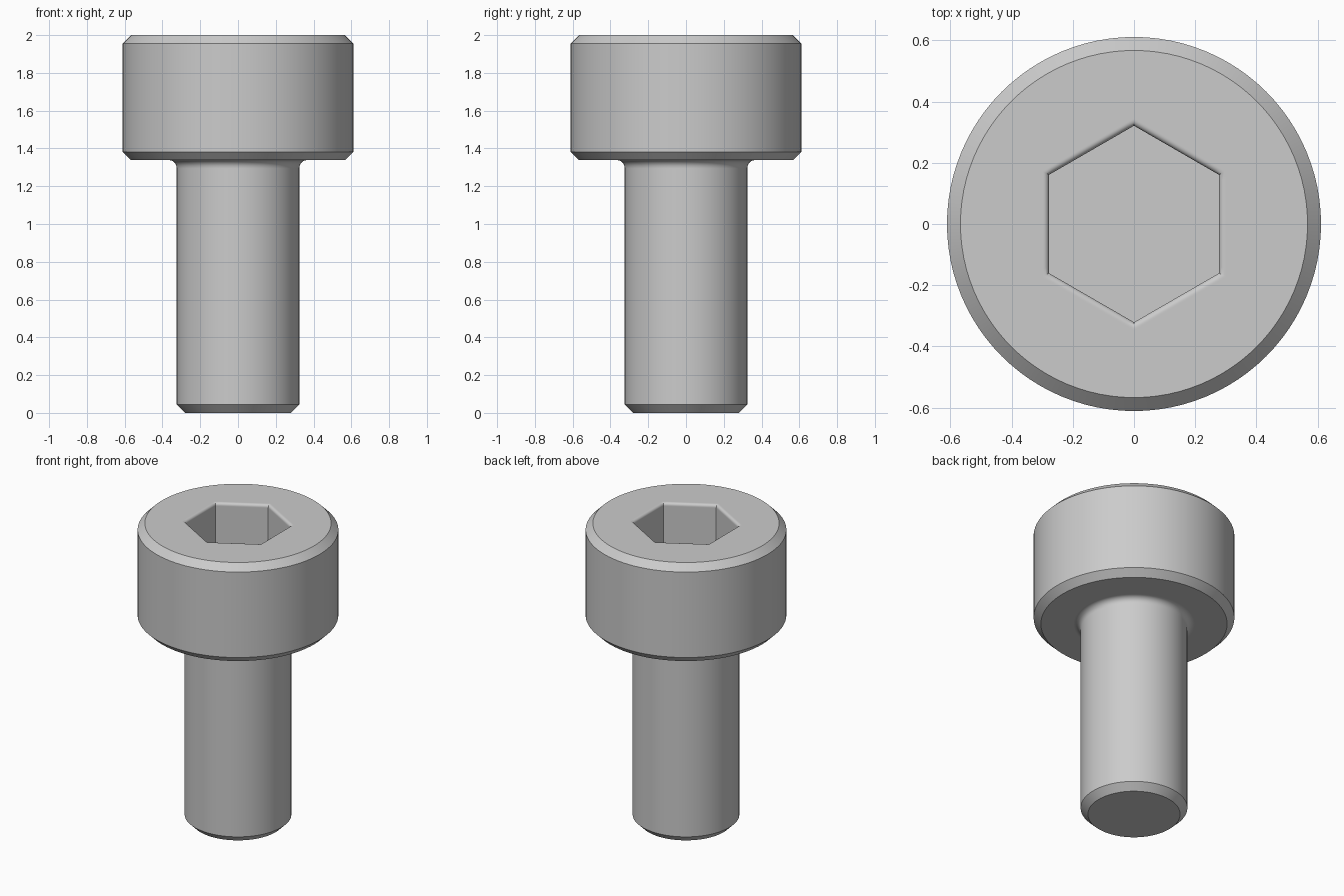
import bpy, bmesh
from math import pi, sin, cos, radians

cube = bpy.data.objects.get("Cube")
if cube:
    bpy.data.objects.remove(cube, do_unlink=True)

SEGMENTS = 96  # multiple of six, so socket corners fall on vertices
HEAD_R, SHANK_R, CHAMFER = 0.611, 0.325, 0.044
HEAD_BASE, TOP = 1.338, 2.0
SOCKET, SOCKET_FLOOR = 0.278, 1.69
FILLET, RIM, TIGHT = 0.04, 0.018, 0.004


def arc(cx, cz, r, start, end, steps=6):
    """Points (distance, height) along a circular arc, angles in degrees."""
    angles = [radians(start + (end - start) * i / steps) for i in range(steps + 1)]
    return [(cx + r * cos(a), cz + r * sin(a)) for a in angles]


def ring(bm, dist, z, hexagonal):
    """A round ring, or a hexagonal one whose flats lie at the given distance."""
    verts = []
    for i in range(SEGMENTS):
        t = 2 * pi * i / SEGMENTS
        r = dist
        if hexagonal:
            r /= cos(t % (pi / 3) - pi / 6)
        verts.append(bm.verts.new((-r * sin(t), r * cos(t), z)))
    return verts


# Outer profile: shank tip, fillet below the head, chamfered head
outer = [(SHANK_R - CHAMFER, 0), (SHANK_R, CHAMFER),
         (SHANK_R, HEAD_BASE - FILLET - TIGHT)]
outer += arc(SHANK_R + FILLET, HEAD_BASE - FILLET, FILLET, 180, 90)
outer += [(SHANK_R + FILLET + TIGHT, HEAD_BASE),
          (HEAD_R - CHAMFER, HEAD_BASE), (HEAD_R, HEAD_BASE + CHAMFER),
          (HEAD_R, TOP - CHAMFER), (HEAD_R - CHAMFER, TOP)]

# Hexagonal socket with a rounded rim
socket = [(SOCKET + RIM + TIGHT, TOP)]
socket += arc(SOCKET + RIM, TOP - RIM, RIM, 90, 180)
socket += [(SOCKET, TOP - RIM - TIGHT), (SOCKET, SOCKET_FLOOR)]

# Loft all the rings into one closed body
bm = bmesh.new()
rings = [ring(bm, d, z, False) for d, z in outer]
rings += [ring(bm, d, z, True) for d, z in socket]
for a, b in zip(rings, rings[1:]):
    for i in range(SEGMENTS):
        j = (i + 1) % SEGMENTS
        bm.faces.new((a[i], a[j], b[j], b[i]))
bm.faces.new(rings[0])
bm.faces.new(rings[-1])
bmesh.ops.recalc_face_normals(bm, faces=bm.faces)
mesh = bpy.data.meshes.new("socket_head_screw")
bm.to_mesh(mesh)
bm.free()

# Plain steel
steel = bpy.data.materials.new("grey steel")
steel.use_nodes = True
color = (0.6, 0.6, 0.6, 1)
steel.diffuse_color = color
steel.node_tree.nodes["Principled BSDF"].inputs["Base Color"].default_value = color
mesh.materials.append(steel)

screw = bpy.data.objects.new("socket_head_screw", mesh)
bpy.context.collection.objects.link(screw)
bpy.ops.object.select_all(action="DESELECT")
screw.select_set(True)
bpy.context.view_layer.objects.active = screw
bpy.ops.object.shade_smooth_by_angle(angle=radians(30))
